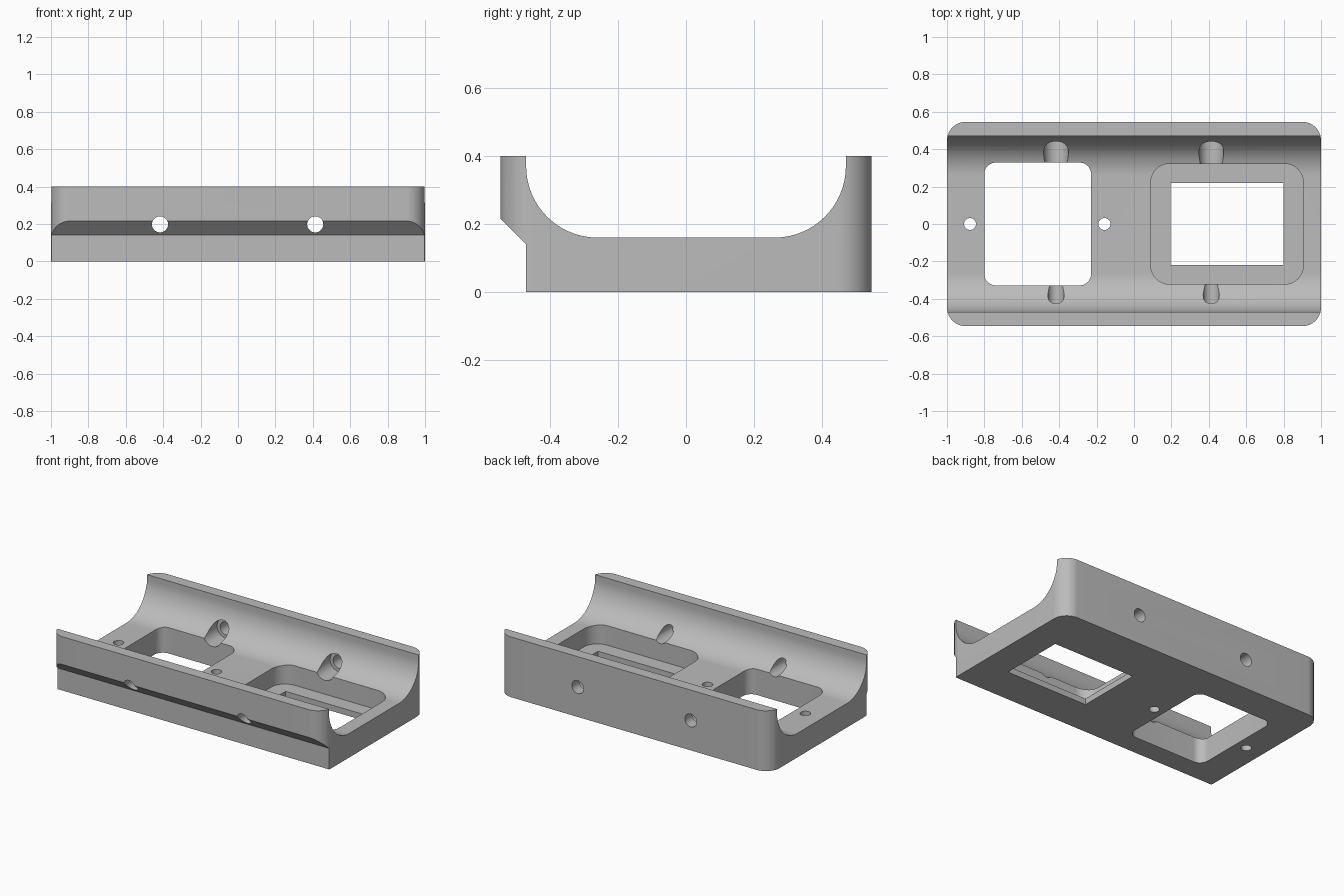
import bpy, bmesh
from math import sin, cos, pi, radians
from mathutils import Vector

cube = bpy.data.objects.get("Cube")
if cube:
    bpy.data.objects.remove(cube, do_unlink=True)

grey = bpy.data.materials.new("plain grey")
grey.use_nodes = True
colour = (0.5, 0.5, 0.5, 1)
grey.diffuse_color = colour
grey.node_tree.nodes["Principled BSDF"].inputs["Base Color"].default_value = colour


def arc(cx, cy, r, start, end, steps=16):
    angles = [radians(start + (end - start) * i / steps) for i in range(steps + 1)]
    return [(cx + r * cos(a), cy + r * sin(a)) for a in angles]


def rounded_rect(x0, x1, y, r):
    if r == 0:
        return [(x0, -y), (x1, -y), (x1, y), (x0, y)]
    return (arc(x1 - r, y - r, r, 0, 90) + arc(x0 + r, y - r, r, 90, 180)
            + arc(x0 + r, r - y, r, 180, 270) + arc(x1 - r, r - y, r, 270, 360))


def circle(cx, cy, r):
    return arc(cx, cy, r, 0, 360, 48)[:-1]


def prism(name, outline, lo, hi, axis):
    """Extrude a 2D outline along the x, y or z axis."""
    place = {"x": lambda p, d: (d, p[0], p[1]),
             "y": lambda p, d: (p[0], d, p[1]),
             "z": lambda p, d: (p[0], p[1], d)}[axis]
    bm = bmesh.new()
    face = bm.faces.new([bm.verts.new(place(p, lo)) for p in outline])
    top = bmesh.ops.extrude_face_region(bm, geom=[face])["geom"]
    bmesh.ops.translate(bm, vec=Vector(place((0, 0), hi - lo)),
                        verts=[v for v in top if isinstance(v, bmesh.types.BMVert)])
    bmesh.ops.recalc_face_normals(bm, faces=bm.faces)
    mesh = bpy.data.meshes.new(name)
    bm.to_mesh(mesh)
    bm.free()
    mesh.materials.append(grey)
    obj = bpy.data.objects.new(name, mesh)
    bpy.context.collection.objects.link(obj)
    return obj


# Tray cross-section: curved trough, tall back wall, overhanging front lip
section = ([(-0.47, 0), (0.7, 0), (0.7, 0.4), (0.47, 0.4)]
           + arc(0.26, 0.37, 0.21, 0, -90, 24)
           + arc(-0.26, 0.37, 0.21, -90, -180, 24)
           + [(-0.47, 0.4), (-0.7, 0.4), (-0.7, 0.37), (-0.47, 0.14)])
tray = prism("tray", section, -1.2, 1.2, "x")

# Rounded plan outline trims the tray's corners
tools = [(prism("plan_outline", rounded_rect(-1, 1, 0.546, 0.1), -0.2, 0.6, "z"), "INTERSECT")]

# Floor openings: rounded window, stepped pocket with square window
cuts = [prism("rounded_window", rounded_rect(-0.8, -0.23, 0.328, 0.06), -0.1, 0.3, "z"),
        prism("pocket", rounded_rect(0.09, 0.905, 0.322, 0.1), 0.04, 0.3, "z"),
        prism("square_window", rounded_rect(0.195, 0.8, 0.22, 0), -0.1, 0.2, "z")]

# Screw holes through the floor
for x in (-0.877, -0.158):
    cuts.append(prism("floor_hole", circle(x, 0, 0.032), -0.1, 0.3, "z"))

# Holes through both long walls, wider on the inside of the back wall
for x in (-0.417, 0.413):
    cuts.append(prism("wall_hole", circle(x, 0.198, 0.043), -0.7, 0.7, "y"))
    cuts.append(prism("counterbore", circle(x, 0.198, 0.066), 0.15, 0.47, "y"))
tools += [(c, "DIFFERENCE") for c in cuts]

for tool, operation in tools:
    tool.hide_render = True
    mod = tray.modifiers.new(tool.name, "BOOLEAN")
    mod.operation = operation
    mod.solver = "EXACT"
    mod.object = tool

# Bake the cuts, drop the cutters and smooth the curved walls
bpy.ops.object.select_all(action="DESELECT")
tray.select_set(True)
bpy.context.view_layer.objects.active = tray
for mod in list(tray.modifiers):
    bpy.ops.object.modifier_apply(modifier=mod.name)
for tool, _ in tools:
    bpy.data.objects.remove(tool, do_unlink=True)
bpy.ops.object.shade_smooth_by_angle(angle=radians(25))
